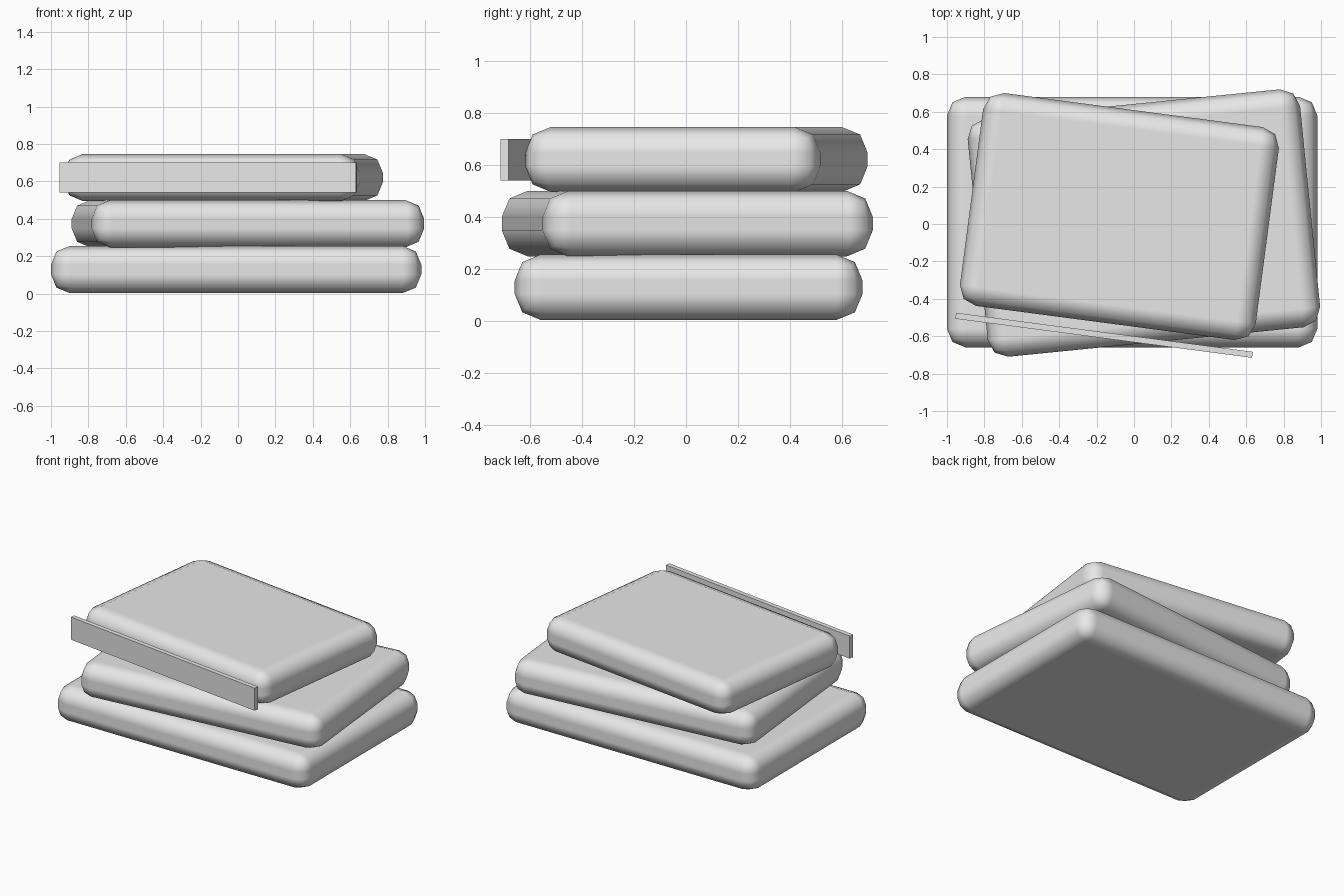
import bpy
from math import radians

cube = bpy.data.objects.get("Cube")
if cube:
    bpy.data.objects.remove(cube, do_unlink=True)

# Single light grey material
grey = bpy.data.materials.new("light_grey")
grey.use_nodes = True
colour = (0.8, 0.8, 0.8, 1)
grey.diffuse_color = colour
grey.node_tree.nodes["Principled BSDF"].inputs["Base Color"].default_value = colour


def add_box(name, size, centre, turn):
    bpy.ops.mesh.primitive_cube_add(size=1, location=centre)
    obj = bpy.context.object
    obj.name = name
    obj.scale = size
    bpy.ops.object.transform_apply(location=False, rotation=False, scale=True)
    obj.rotation_euler.z = radians(turn)
    obj.data.materials.append(grey)
    return obj


def add_cushion(name, size, centre, turn):
    obj = add_box(name, size, centre, turn)
    bpy.ops.object.shade_smooth()
    bevel = obj.modifiers.new("soft_edges", 'BEVEL')
    bevel.width = 0.1
    bevel.segments = 2
    bevel.harden_normals = True
    return obj


# Three stacked slabs, each turned a little
add_cushion("bottom_slab", (1.98, 1.34, 0.252), (-0.01, 0.01, 0.129), 0)
add_cushion("middle_slab", (1.786, 1.278, 0.252), (0.053, 0.005, 0.374), 5.7)
add_cushion("top_slab", (1.595, 1.148, 0.25), (-0.078, 0.04, 0.621), -7.5)

# Thin upright strip in front of the top slab
add_box("front_strip", (1.6, 0.032, 0.16), (-0.16, -0.595, 0.62), -7.5)
